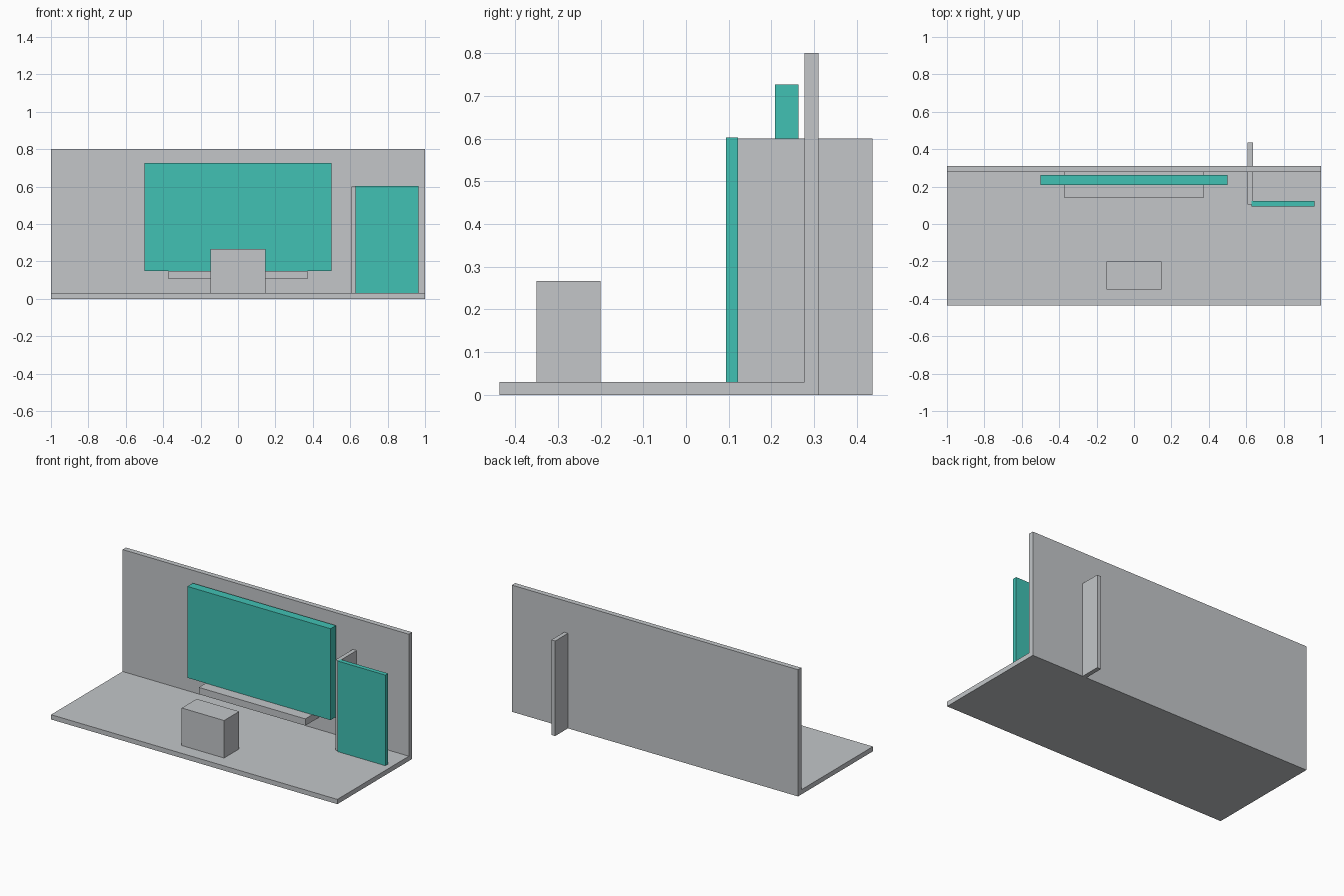
import bpy
import bmesh
from mathutils import Vector

default = bpy.data.objects.get("Cube")
if default:
    bpy.data.objects.remove(default, do_unlink=True)


def make_material(name, rgb):
    mat = bpy.data.materials.new(name)
    mat.use_nodes = True
    color = (*rgb, 1.0)
    mat.diffuse_color = color
    mat.node_tree.nodes["Principled BSDF"].inputs["Base Color"].default_value = color
    return mat


def make_box(name, x, y, z, mat):
    """Box spanning the (min, max) range on each axis."""
    low, high = (Vector(corner) for corner in zip(x, y, z))
    bm = bmesh.new()
    bmesh.ops.create_cube(bm, size=1)
    bmesh.ops.scale(bm, vec=high - low, verts=bm.verts)
    mesh = bpy.data.meshes.new(name)
    bm.to_mesh(mesh)
    bm.free()
    mesh.materials.append(mat)
    obj = bpy.data.objects.new(name, mesh)
    obj.location = (low + high) / 2
    bpy.context.collection.objects.link(obj)
    return obj


grey = make_material("light_grey", (0.546, 0.565, 0.584))
teal = make_material("teal", (0.053, 0.533, 0.456))

FLOOR_TOP = 0.03
WALL_FRONT = 0.277

# Room shell
make_box("floor", (-1, 1), (-0.437, WALL_FRONT), (0, FLOOR_TOP), grey)
make_box("back_wall", (-1, 1), (WALL_FRONT, 0.31), (0, 0.8), grey)

# Screen resting on a wall-mounted shelf
make_box("shelf", (-0.372, 0.372), (0.14, WALL_FRONT), (0.107, 0.15), grey)
make_box("screen", (-0.5, 0.5), (0.209, 0.263), (0.15, 0.727), teal)

# Free-standing block in front of the screen
make_box("block", (-0.148, 0.148), (-0.35, -0.2), (FLOOR_TOP, 0.267), grey)

# Partition passing through the wall, with a door panel at its front edge
make_box("partition", (0.608, 0.635), (0.104, 0.437), (0, 0.6), grey)
make_box("door_panel", (0.629, 0.964), (0.094, 0.122), (FLOOR_TOP, 0.602), teal)
